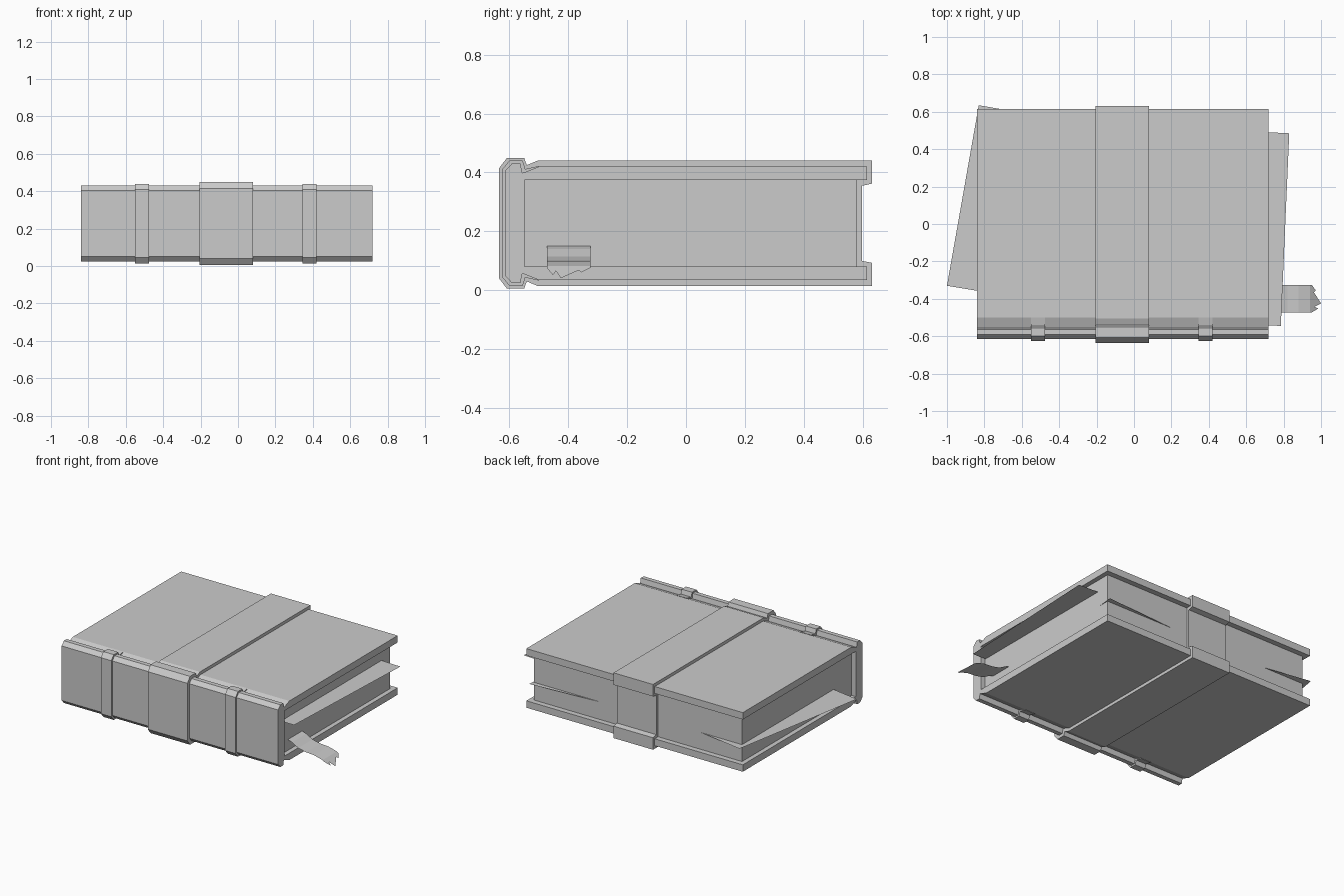
import bpy

cube = bpy.data.objects.get("Cube")
if cube:
    bpy.data.objects.remove(cube)

MID_Z = 0.2275
GREY = (0.6, 0.6, 0.6, 1)
mat = bpy.data.materials.new("plain grey")
mat.use_nodes = True
mat.diffuse_color = GREY
mat.node_tree.nodes["Principled BSDF"].inputs["Base Color"].default_value = GREY


def make(name, verts, faces):
    mesh = bpy.data.meshes.new(name)
    mesh.from_pydata(verts, [], faces)
    mesh.materials.append(mat)
    obj = bpy.data.objects.new(name, mesh)
    bpy.context.collection.objects.link(obj)
    return obj


def extrude_x(name, half, x0, x1):
    """Mirror the upper half of a (y, z) profile about mid height, extrude along x."""
    prof = half + [(y, 2 * MID_Z - z) for y, z in reversed(half)]
    n = len(prof)
    verts = [(x, y, z) for x in (x0, x1) for y, z in prof]
    sides = [(i, i + n, (i + 1) % n + n, (i + 1) % n) for i in range(n)]
    caps = [tuple(range(n)), tuple(reversed(range(n, 2 * n)))]
    return make(name, verts, sides + caps)


def sheet(name, z, corners):
    return make(name, [(x, y, z) for x, y in corners], [range(len(corners))])


# Cover: spine, hinge groove and both boards in one C-shaped section
extrude_x("cover", [(-0.615, 0.405), (-0.592, 0.43), (-0.563, 0.43), (-0.556, 0.398),
                    (-0.5, 0.42), (0.615, 0.42), (0.615, 0.375), (-0.548, 0.375)],
          -0.84, 0.72)

# Page block, recessed inside the cover
extrude_x("page_block", [(-0.55, 0.376), (0.58, 0.376)], -0.81, 0.69)

# Wide strap wrapping the whole book
extrude_x("wide_strap", [(-0.635, 0.415), (-0.608, 0.45), (-0.55, 0.45), (-0.541, 0.425),
                         (-0.505, 0.44), (0.632, 0.44), (0.632, 0.362), (0.598, 0.355)],
          -0.205, 0.08)

# Narrow raised bands on the spine
for name, x in (("right_spine_band", -0.5125), ("left_spine_band", 0.3825)):
    extrude_x(name, [(-0.625, 0.41), (-0.6, 0.44), (-0.555, 0.44), (-0.546, 0.412),
                     (-0.5, 0.422)], x - 0.0375, x + 0.0375)

# Loose pages slipping out of the block
sheet("right_loose_page", 0.19, [(-1, -0.33), (-0.2, -0.465), (-0.2, 0.525), (-0.83, 0.635)])
sheet("left_loose_page", 0.297, [(0.785, -0.545), (0.83, 0.485), (0.1, 0.52), (0.1, -0.51)])
sheet("back_loose_page", 0.195, [(0.1, 0.3), (0.67, 0.3), (0.7, 0.615), (0.2, 0.58)])

# Ribbon bookmark with a torn end
path = [(0.6, 0.15), (0.69, 0.15), (0.72, 0.14), (0.765, 0.115), (0.82, 0.103),
        (0.88, 0.099), (0.94, 0.083)]
Y0, Y1 = -0.473, -0.325
verts = [(x, y, z) for x, z in path for y in (Y0, Y1)]
faces = [(2 * i, 2 * i + 2, 2 * i + 3, 2 * i + 1) for i in range(len(path) - 1)]
torn = [(0.95, Y0), (0.985, -0.452), (0.965, -0.442), (1.0, -0.425),
        (0.962, -0.365), (0.972, -0.355), (0.95, Y1)]
first = len(verts)
verts += [(x, y, 0.083 - 0.7 * (x - 0.94)) for x, y in torn]
faces.append((first - 2, *range(first, len(verts)), first - 1))
make("ribbon_bookmark", verts, faces)

# Consistent outward normals
import bmesh
for obj in bpy.context.collection.objects:
    if obj.type == 'MESH' and obj.data.materials and obj.data.materials[0] == mat:
        bm = bmesh.new()
        bm.from_mesh(obj.data)
        bmesh.ops.recalc_face_normals(bm, faces=bm.faces)
        bm.to_mesh(obj.data)
        bm.free()
